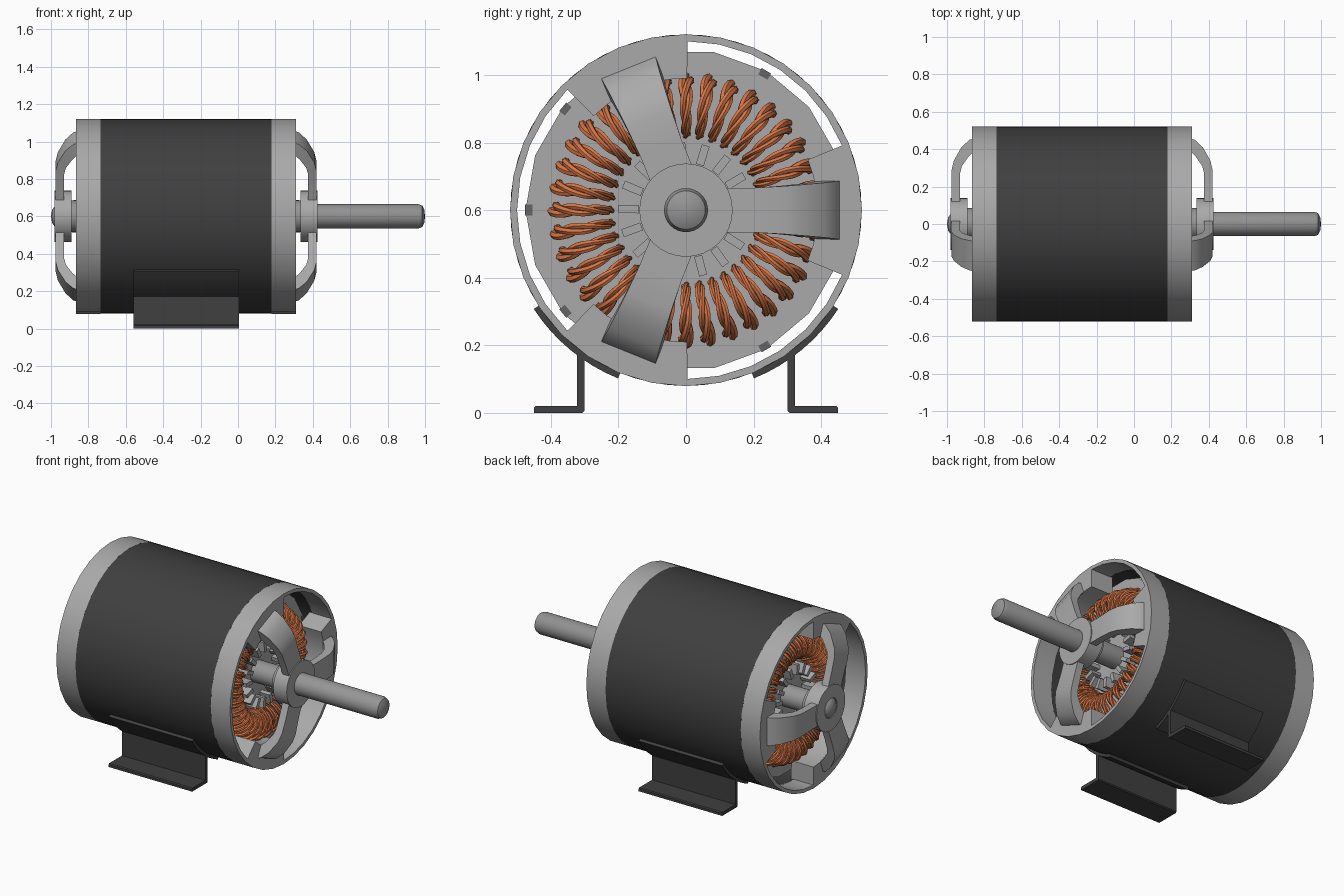
import bpy, bmesh
from math import sin, cos, pi, radians

cube = bpy.data.objects.get("Cube")
if cube:
    bpy.data.objects.remove(cube, do_unlink=True)

AXIS_Z = 0.6       # height of the shaft
MID_X = -0.2775    # middle of the housing; both ends mirror about it
R = 0.52
FACE = 0.13        # stator end face
ARM_ANGLES = [0, 112, 248]


def material(name, color):
    m = bpy.data.materials.new(name)
    m.use_nodes = True
    m.diffuse_color = (*color, 1)
    bsdf = m.node_tree.nodes["Principled BSDF"]
    bsdf.inputs["Base Color"].default_value = (*color, 1)
    bsdf.inputs["Roughness"].default_value = 0.6
    return m


BLACK = material("black paint", (0.05, 0.05, 0.05))
ALLOY = material("cast alloy", (0.4, 0.4, 0.4))
STEEL = material("shaft steel", (0.3, 0.3, 0.3))
DARK = material("dark steel", (0.13, 0.13, 0.13))
COPPER = material("copper", (0.68, 0.18, 0.06))


def flip(x, side):
    return MID_X + side * (x - MID_X)


def polar(x, r, a, off=0):
    """Point at axial x, radius r, angle a, shifted sideways by off."""
    return (x, r * cos(a) - off * sin(a), AXIS_Z + r * sin(a) + off * cos(a))


def finish(bm, name, mat, smooth=True):
    bmesh.ops.remove_doubles(bm, verts=bm.verts, dist=1e-5)
    bmesh.ops.recalc_face_normals(bm, faces=bm.faces)
    me = bpy.data.meshes.new(name)
    bm.to_mesh(me)
    bm.free()
    me.materials.append(mat)
    ob = bpy.data.objects.new(name, me)
    bpy.context.collection.objects.link(ob)
    if smooth:
        bpy.ops.object.select_all(action='DESELECT')
        ob.select_set(True)
        bpy.context.view_layer.objects.active = ob
        bpy.ops.object.shade_smooth_by_angle(angle=radians(32))
    return ob


def loft(bm, rings, closed=False):
    """Skin equal-length rings of points; cap the ends unless closed."""
    vs = [[bm.verts.new(p) for p in ring] for ring in rings]
    n = len(vs[0])
    pairs = list(zip(vs, vs[1:]))
    if closed:
        pairs.append((vs[-1], vs[0]))
    else:
        bm.faces.new(vs[0])
        bm.faces.new(vs[-1])
    for a, b in pairs:
        for i in range(n):
            j = (i + 1) % n
            bm.faces.new((a[i], a[j], b[j], b[i]))


def lathe(name, profile, mat, n=32, smooth=True):
    """Revolve a profile of (x, r) around the shaft axis."""
    bm = bmesh.new()
    loft(bm, [[polar(x, r, 2 * pi * i / n) for x, r in profile] for i in range(n)], True)
    return finish(bm, name, mat, smooth)


def tube(name, x0, x1, r0, r1, mat, n=32, smooth=True):
    return lathe(name, [(x0, r0), (x1, r0), (x1, r1), (x0, r1)], mat, n, smooth)


def sector(bm, x0, x1, r0, r1, a0, a1, steps=6):
    """Curved block between two radii and two angles in degrees."""
    angles = [radians(a0 + (a1 - a0) * i / steps) for i in range(steps + 1)]
    loft(bm, [[polar(x0, r0, a), polar(x1, r0, a), polar(x1, r1, a), polar(x0, r1, a)]
              for a in angles])


def radial_box(bm, x0, x1, r0, r1, w, a):
    loft(bm, [[polar(x, r0, a, -w), polar(x, r1, a, -w),
               polar(x, r1, a, w), polar(x, r0, a, w)] for x in (x0, x1)])


# Housing, laminated stator core and rotor
tube("housing", flip(0.18, -1), 0.18, 0.502, R, BLACK, 64)
tube("stator_core", flip(FACE, -1), FACE, 0.21, 0.475, ALLOY, 18, False)
tube("rotor", flip(FACE, -1), FACE, 0.05, 0.212, ALLOY)
bm = bmesh.new()
for i in range(9):
    radial_box(bm, flip(FACE + 0.004, -1), FACE + 0.004, 0.455, 0.476, 0.016,
               radians(20 + 40 * i))
finish(bm, "core_weld_bars", DARK, False)

# Shaft with rounded ends
lathe("shaft", [(-1, 0), (-0.994, 0.035), (-0.978, 0.057), (-0.96, 0.065),
                (0.965, 0.065), (0.985, 0.057), (0.996, 0.035), (1, 0)], STEEL)

# Arm stations: outer (r, x), inner (r, x), half width
ARM = [((0.10, 0.420), (0.10, 0.375), 0.066),
       ((0.20, 0.420), (0.20, 0.375), 0.066),
       ((0.29, 0.420), (0.27, 0.375), 0.071),
       ((0.34, 0.408), (0.31, 0.365), 0.075),
       ((0.41, 0.368), (0.36, 0.330), 0.081),
       ((0.45, 0.325), (0.39, 0.300), 0.086),
       ((0.46, 0.290), (0.395, 0.280), 0.087)]

for side, end in ((1, "drive"), (-1, "rear")):
    # End ring and the three rim blocks
    tube(end + "_end_ring", flip(0.18, side), flip(0.31, side), 0.5, R + 0.001, ALLOY, 32)
    bm = bmesh.new()
    for deg in ARM_ANGLES:
        sector(bm, flip(0.16, side), flip(0.31, side), 0.39, 0.51, deg - 22.5, deg + 22.5)
    finish(bm, end + "_rim_blocks", ALLOY)

    # Curved arms carrying the bearing hub
    bm = bmesh.new()
    for deg in ARM_ANGLES:
        a = radians(deg)
        loft(bm, [[polar(flip(o[1], side), o[0], a, -w), polar(flip(o[1], side), o[0], a, w),
                   polar(flip(i[1], side), i[0], a, w), polar(flip(i[1], side), i[0], a, -w)]
                  for o, i, w in ARM])
    finish(bm, end + "_bearing_arms", ALLOY)
    tube(end + "_bearing_hub", flip(0.335, side), flip(0.426, side), 0.06, 0.138, ALLOY)
    tube(end + "_shaft_collar", flip(0.29, side), flip(0.34, side), 0.06, 0.085, STEEL)

    # Rotor cooling fins
    bm = bmesh.new()
    for i in range(17):
        radial_box(bm, flip(0.11, side), flip(0.195, side), 0.14, 0.2, 0.012,
                   radians(73) + 2 * pi * i / 17)
    finish(bm, end + "_rotor_fins", ALLOY, False)

    # Twisted copper loops arching out of the stator
    bm = bmesh.new()
    steps, sides = 16, 6
    for k in range(36):
        a = radians(10 * k)
        for s in range(3):
            rings = []
            for i in range(steps + 1):
                t = i / steps
                u = pi * t
                taper = 1 - 0.5 * t
                twist = 2 * pi * (s / 3 + 1.1 * t)
                bulge = 0.012 * taper * cos(twist)
                shift = 0.014 * taper * sin(twist)
                rings.append([])
                for q in range(sides):
                    v = 2 * pi * q / sides
                    d = bulge + 0.0125 * taper * cos(v)
                    r = 0.305 + (0.082 + d) * cos(u)
                    x = FACE - 0.01 + (0.1 + d) * sin(u)
                    off = shift + 0.0125 * taper * sin(v)
                    rings[-1].append(polar(flip(x, side), r, a, off))
            loft(bm, rings)
    finish(bm, end + "_copper_windings", COPPER).data.shade_smooth()

# Mounting feet: saddle plate on the housing plus an L-shaped leg
LEG = [(0.30, 0.19), (0.30, 0.006), (0.306, 0), (0.45, 0),
       (0.45, 0.015), (0.445, 0.021), (0.322, 0.021), (0.322, 0.19)]
for sgn, name in ((1, "left"), (-1, "right")):
    bm = bmesh.new()
    sector(bm, -0.56, 0.005, 0.514, 0.537, -68, -33, 8)
    loft(bm, [[(x, y, z) for y, z in LEG] for x in (-0.56, 0.005)])
    for v in bm.verts:
        v.co.y *= sgn
    finish(bm, "back_foot" if sgn > 0 else "front_foot", BLACK)
